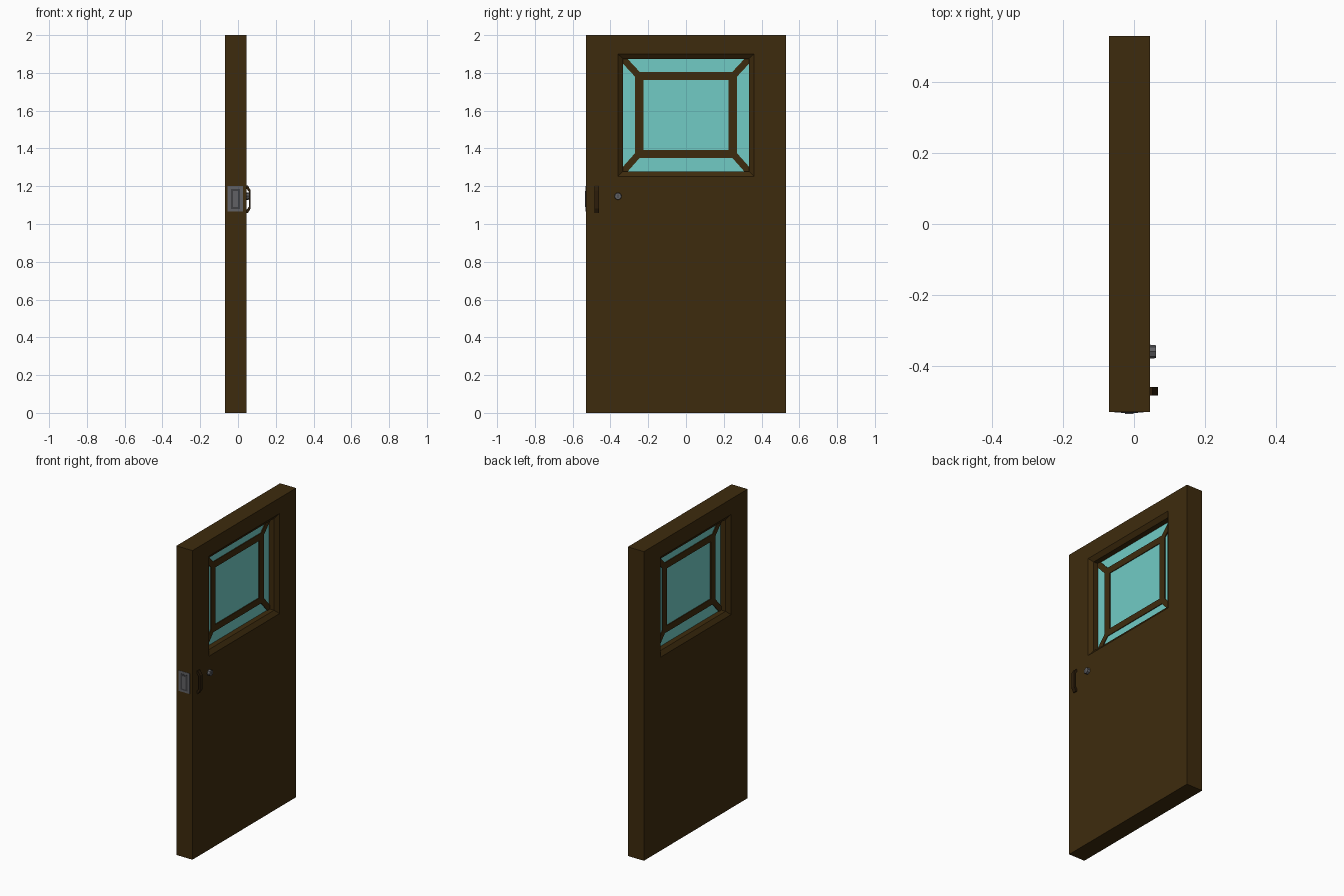
import bpy, bmesh, math
from mathutils import Matrix

if "Cube" in bpy.data.objects:
    bpy.data.objects.remove(bpy.data.objects["Cube"])


def material(name, rgb):
    m = bpy.data.materials.new(name)
    m.diffuse_color = (*rgb, 1)
    m.use_nodes = True
    m.node_tree.nodes["Principled BSDF"].inputs["Base Color"].default_value = m.diffuse_color
    return m


WOOD = material("dark_wood", (0.048, 0.024, 0.004))
DARK = material("handle_brown", (0.025, 0.012, 0.003))
GLASS = material("teal_glass", (0.165, 0.6, 0.56))
STEEL = material("steel", (0.12, 0.12, 0.13))
SLOT = material("dark_steel", (0.05, 0.05, 0.055))


def finish(bm, name, mat):
    bmesh.ops.recalc_face_normals(bm, faces=bm.faces)
    me = bpy.data.meshes.new(name)
    bm.to_mesh(me)
    bm.free()
    ob = bpy.data.objects.new(name, me)
    bpy.context.collection.objects.link(ob)
    me.materials.append(mat)
    return ob


def rings(name, sections, mat):
    """Closed rectangular frame: each section is (x, y0, y1, z0, z1)."""
    bm = bmesh.new()
    loops = [[bm.verts.new(p) for p in ((x, a, c), (x, b, c), (x, b, d), (x, a, d))]
             for x, a, b, c, d in sections]
    for i, la in enumerate(loops):
        lb = loops[(i + 1) % len(loops)]
        for k in range(4):
            n = (k + 1) % 4
            bm.faces.new((la[k], la[n], lb[n], lb[k]))
    return finish(bm, name, mat)


def prism(name, pts, offset, mat):
    """Extrude a 3D polygon along offset."""
    bm = bmesh.new()
    f = bm.faces.new([bm.verts.new(p) for p in pts])
    r = bmesh.ops.extrude_face_region(bm, geom=[f])
    vs = [g for g in r["geom"] if isinstance(g, bmesh.types.BMVert)]
    bmesh.ops.translate(bm, verts=vs, vec=offset)
    return finish(bm, name, mat)


def box(name, x0, x1, y0, y1, z0, z1, mat):
    return prism(name, [(x0, y0, z0), (x0, y1, z0), (x0, y1, z1), (x0, y0, z1)],
                 (x1 - x0, 0, 0), mat)


XB, XF, XM = -0.07, 0.045, -0.0125
OUT = (-0.53, 0.53, 0, 2)
HOLE = (-0.36, 0.36, 1.252, 1.9)
PANE = (-0.333, 0.333, 1.279, 1.873)
BAR = (-0.27, 0.27, 1.35, 1.805)
BAR_IN = (-0.225, 0.225, 1.392, 1.762)

# Door slab with a bevelled window opening on both sides
rings("door_slab", [(XB, *OUT), (XF, *OUT), (XF, *HOLE), (XF - 0.02, *PANE),
                    (XB + 0.02, *PANE), (XB, *HOLE)], WOOD)

# Window pane
box("window_glass", XM - 0.003, XM + 0.003, *PANE, GLASS)

# Inner rectangular window bars
T = 0.008
rings("window_bars", [(XM - T, *BAR), (XM + T, *BAR), (XM + T, *BAR_IN), (XM - T, *BAR_IN)], WOOD)

# Diagonal bars joining the corners
W = 0.025
for sy in (0, 1):
    for sz in (0, 1):
        py, pz = PANE[sy], PANE[2 + sz]
        qy, qz = BAR[sy], BAR[2 + sz]
        dy, dz = (-W, W)[sy], (-W, W)[sz]
        x = XM - T
        prism("diagonal_bar", [(x, py, pz), (x, py - dy, pz), (x, qy - dy, qz),
                               (x, qy - dy, qz - dz), (x, qy, qz - dz), (x, py, pz - dz)],
              (2 * T, 0, 0), WOOD)

# Pull handle: bent bar profile
prof = [(0.044, 1.204), (0.052, 1.204), (0.067, 1.178), (0.067, 1.083), (0.052, 1.057),
        (0.044, 1.057), (0.044, 1.073), (0.057, 1.09), (0.057, 1.171), (0.044, 1.188)]
prism("pull_handle", [(x, -0.484, z) for x, z in prof], (0, 0.024, 0), DARK)

# Keyhole lock
bm = bmesh.new()
bmesh.ops.create_cone(bm, cap_ends=True, segments=8, radius1=0.02, radius2=0.018, depth=0.019,
                      matrix=Matrix.Translation((0.0525, -0.36, 1.147)) @ Matrix.Rotation(math.pi / 2, 4, 'Y'))
finish(bm, "lock_cylinder", STEEL)
box("key_slot", 0.06, 0.0625, -0.363, -0.357, 1.137, 1.157, SLOT)

# Latch plate on the door edge
box("latch_plate", -0.055, 0.027, -0.532, -0.525, 1.067, 1.2, STEEL)
box("latch_recess", -0.037, 0.011, -0.533, -0.525, 1.08, 1.184, SLOT)
box("latch_bolt", -0.026, -0.001, -0.535, -0.525, 1.09, 1.174, STEEL)
